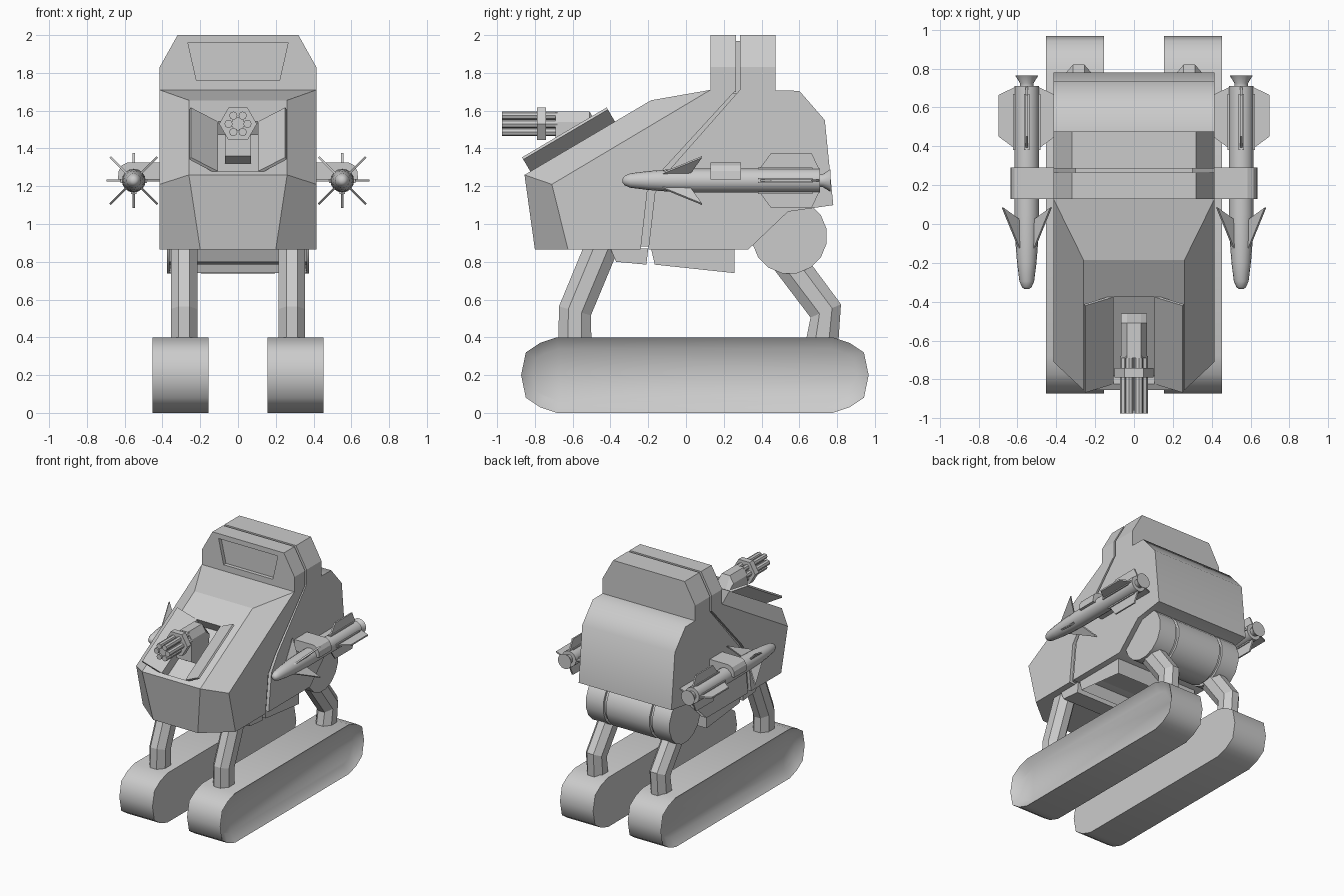
import bpy, bmesh
from math import sin, cos, pi, radians
from mathutils import Vector

if "Cube" in bpy.data.objects:
    bpy.data.objects.remove(bpy.data.objects["Cube"])


def build(name, verts, faces, smooth=None, inset=None):
    """Mesh object; inset = (direction, thickness, depth) sinks the cap facing that way."""
    bm = bmesh.new()
    vs = [bm.verts.new(v) for v in verts]
    for f in faces:
        bm.faces.new([vs[i] for i in f])
    bmesh.ops.recalc_face_normals(bm, faces=bm.faces)
    if inset:
        bm.normal_update()
        d = Vector(inset[0])
        cap = max(bm.faces, key=lambda f: f.normal.dot(d))
        bmesh.ops.inset_individual(bm, faces=[cap], thickness=inset[1])
        for v in cap.verts:
            v.co -= d * inset[2]
    me = bpy.data.meshes.new(name)
    bm.to_mesh(me)
    bm.free()
    if smooth:
        me.shade_smooth()
        me.set_sharp_from_angle(angle=radians(smooth))
    ob = bpy.data.objects.new(name, me)
    bpy.context.collection.objects.link(ob)
    return ob


def loft(name, rings, **kw):
    n, m = len(rings[0]), len(rings)
    faces = [[k * n + i, k * n + (i + 1) % n, (k + 1) * n + (i + 1) % n, (k + 1) * n + i]
             for k in range(m - 1) for i in range(n)]
    faces += [list(range(n)), list(range((m - 1) * n, m * n))]
    return build(name, [v for r in rings for v in r], faces, **kw)


def prism_x(name, yz, a, b, **kw):
    return loft(name, [[(x, y, z) for y, z in yz] for x in (a, b)], **kw)


def prism_y(name, xz, a, b, **kw):
    return loft(name, [[(x, y, z) for x, z in xz] for y in (a, b)], **kw)


def lathe_y(name, yr, x, z, n, **kw):
    return loft(name, [[(x + r * cos(2 * pi * i / n), y, z + r * sin(2 * pi * i / n))
                        for i in range(n)] for y, r in yr], **kw)


def cut(ob, cutter):
    cutter.hide_render = True
    cutter.display_type = 'WIRE'
    mod = ob.modifiers.new("cut", 'BOOLEAN')
    mod.object, mod.operation, mod.solver = cutter, 'DIFFERENCE', 'EXACT'


def leg(name, x, path):
    """Octagonal tube along a bent path in the yz plane."""
    p = [Vector(q) for q in path]
    rings = []
    for k, c in enumerate(p):
        t = (p[min(k + 1, len(p) - 1)] - p[max(k - 1, 0)]).normalized()
        if k == 0:
            t = Vector((0, 1))
        ring = []
        for i in range(8):
            a = 2 * pi * (i + .5) / 8
            w = .095 * sin(a)
            ring.append((x + .076 * cos(a), c.x - t.y * w, c.y + t.x * w))
        rings.append(ring)
    return loft(name, rings)


# Tracks and legs
half = [(.92, 0), (.895, .12), (.82, .17), (.73, .2)]
top = [(-a, b) for a, b in half] + half[::-1]
track = [(.047 + a, .2 + b) for a, b in top]
track += [(.047 + a, .2 - b) for a, b in half[1:]] + [(.047 - a, .2 - b) for a, b in half[:0:-1]]
for s, side in ((1, "right"), (-1, "left")):
    prism_x(side + "_track", track, s * .155, s * .452, smooth=50, inset=((s, 0, 0), .062, .05))
    leg(side + "_front_leg", s * .285, [(-.588, .36), (-.588, .54), (-.43, .92)])
    leg(side + "_rear_leg", s * .285, [(.718, .36), (.74, .54), (.5, .86)])

# Front hull with chamfered nose
h = [(.415, -.71, 1.21), (.415, .13, 1.71), (.415, .265, 1.71), (.415, -.12, 1.29),
     (.415, -.205, 1.17), (.415, -.24, .865), (.415, -.625, .865),
     (.26, -.855, 1.26), (.26, -.185, 1.655), (.2, -.80, .865)]
sides = [(0, 1, 2, 3, 4, 5, 6), (0, 7, 8, 1), (0, 6, 9, 7)]
loop = [7, 8, 1, 2, 3, 4, 5, 6, 9]
faces = sides + [[i + 10 for i in f] for f in sides]
faces += [(a, b, b + 10, a + 10) for a, b in zip(loop, loop[1:] + loop[:1])]
hull = build("front_hull", h + [(-x, y, z) for x, y, z in h], faces)

# Gun bay sunk in the slope, with open doors
TILT, BAY = radians(30.5), (0, -.6, 1.41)
bay = prism_y("bay_cutter", [(-.105, -.08), (.105, -.08), (.105, .08), (-.105, .08)], -.26, .26)
bay.rotation_euler.x, bay.location = TILT, BAY
cut(hull, bay)
for s, side in ((1, "right"), (-1, "left")):
    door = prism_y(side + "_bay_door", [(s * .105, 0), (s * .25, .087), (s * .258, .074),
                                        (s * .118, -.012)], -.26, .26)
    door.rotation_euler.x, door.location = TILT, BAY

# Rear hull, core filling the seam, and hollow belly skirts
prism_x("rear_hull", [(.285, 1.71), (.60, 1.705), (.735, 1.55), (.78, 1.10), (.54, 1.065),
                      (.33, .865), (-.20, .865), (-.165, 1.165), (-.085, 1.29)],
        -.415, .415, smooth=50)
prism_x("seam_core", [(.2, 1.69), (.35, 1.69), (0, 1.25), (-.1, 1.1), (-.1, .88),
                      (-.3, .88), (-.3, 1.1), (-.2, 1.3)], -.39, .39)
prism_x("front_skirt", [(-.40, .87), (-.37, .80), (-.21, .785), (-.20, .87)], -.365, .365,
        inset=((0, 0, -1), .03, -.0))
prism_x("rear_skirt", [(-.185, .87), (-.165, .785), (.257, .74), (.257, .87)], -.365, .365,
        inset=((0, 0, -1), .04, .09))

# Head in two slices with a recessed front window
head = [(-.415, 1.70), (-.415, 1.83), (-.32, 2), (.32, 2), (.415, 1.83), (.415, 1.70)]
front_head = prism_y("front_head", head, .13, .265)
prism_y("rear_head", head, .285, .475)
prism_y("head_core", [(-.3, 1.69), (-.3, 1.97), (.3, 1.97), (.3, 1.69)], .22, .33)
cut(front_head, prism_y("window_cutter", [(-.265, 1.96), (.265, 1.96), (.22, 1.76), (-.22, 1.76)],
                        .05, .16))

# Rear hip cylinder with two grooves
R, G = .2, .18
xr = [(-.375, R), (-.22, R), (-.22, G), (-.195, G), (-.195, R),
      (.195, R), (.195, G), (.22, G), (.22, R), (.375, R)]
loft("hip_cylinder", [[(x, .548 + r * cos(2 * pi * (i + .5) / 16), .935 + r * sin(2 * pi * (i + .5) / 16))
                       for i in range(16)] for x, r in xr], smooth=40)

# Rotary gun
GZ = 1.53
for k in range(6):
    a = k * pi / 3
    lathe_y("gun_barrel", [(-.975, .022), (-.68, .022)], .05 * cos(a), GZ + .05 * sin(a), 8)
lathe_y("gun_spindle", [(-.96, .036), (-.68, .036)], 0, GZ, 8)
lathe_y("gun_clamp", [(-.79, .1), (-.742, .1)], 0, GZ, 6)
gun = [(-.69, 1.595), (-.51, 1.595), (-.46, 1.50), (-.48, 1.38), (-.62, 1.32), (-.69, 1.36)]
loft("gun_mount", [[(x, y, min(z, t)) for y, z in gun]
                   for x, t in ((-.068, 1.54), (-.035, 1.61), (.035, 1.61), (.068, 1.54))])

# Missiles, fins and pylons
MX, MZ = .552, 1.23
for s, side in ((1, "right"), (-1, "left")):
    lathe_y(side + "_missile", [(-.335, .012), (-.325, .025), (-.295, .038), (-.2, .05), (-.1, .058),
                                (.05, .063), (.71, .063), (.71, .035), (.725, .035), (.765, .06)],
            s * MX, MZ, 16, smooth=40)
    fins = (("front_fin", [(-.135, .05), (.085, .177), (.02, .05)], pi / 4),
            ("rear_fin", [(.38, .05), (.45, .145), (.665, .145), (.71, .05)], 0))
    for label, prof, start in fins:
        for k in range(4):
            fin = prism_x(side + "_" + label, prof, -.006, .006)
            fin.rotation_euler.y = start + k * pi / 2
            fin.location = (s * MX, 0, MZ)
    for k in range(4):
        rib = prism_x(side + "_fin_root", [(.38, .05), (.38, .07), (.67, .07), (.67, .05)], -.014, .014)
        rib.rotation_euler.y = k * pi / 2
        rib.location = (s * MX, 0, MZ)
    prism_y(side + "_pylon", [(s * .39, 1.235), (s * .39, 1.325), (s * .585, 1.325), (s * .615, 1.31),
                              (s * .632, 1.28), (s * .636, 1.235)], .13, .29)
